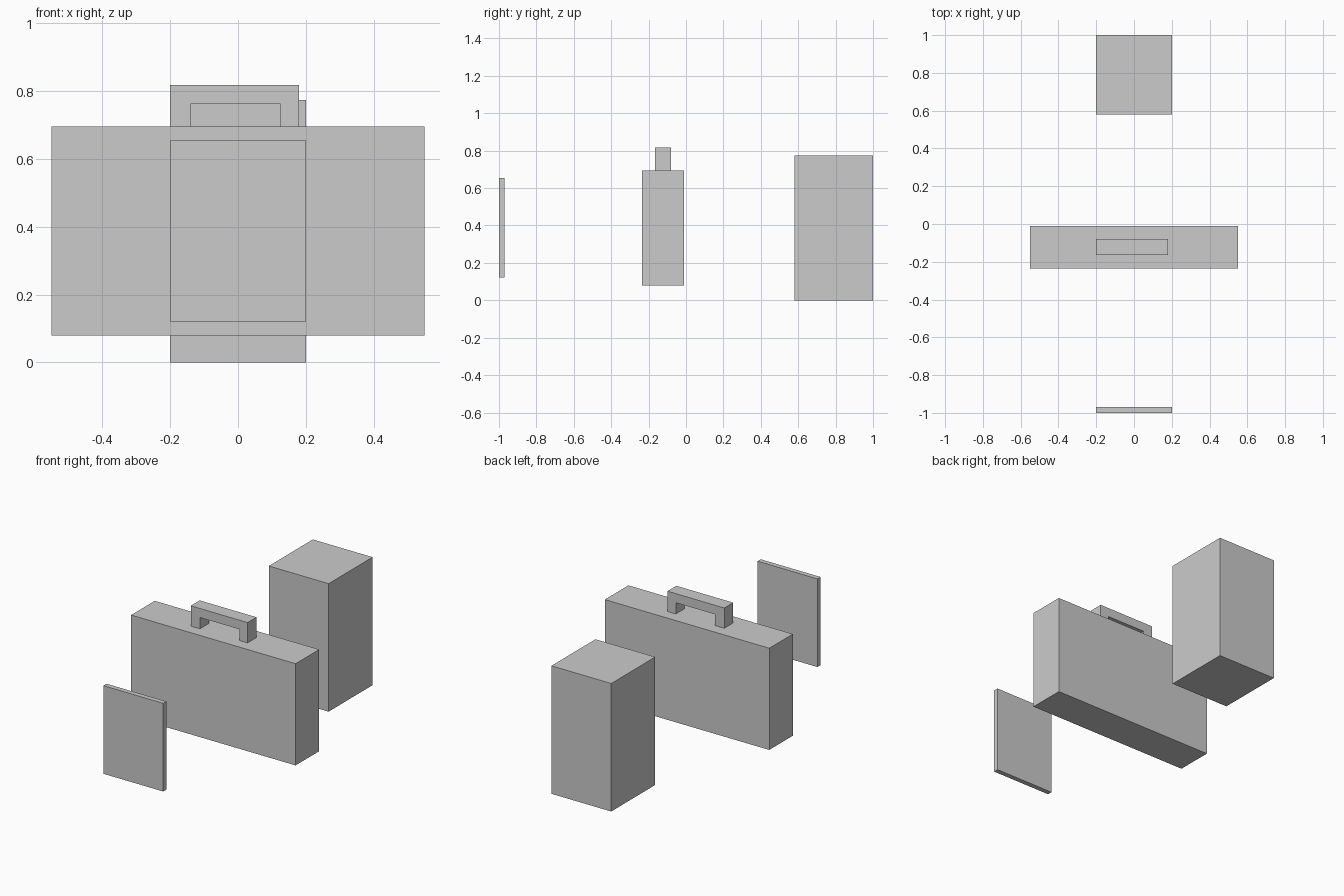
import bpy
import bmesh

if "Cube" in bpy.data.objects:
    bpy.data.objects.remove(bpy.data.objects["Cube"])


def prism(name, profile, y0, y1):
    """Extrude an (x, z) profile from y0 to y1."""
    bm = bmesh.new()
    face = bm.faces.new([bm.verts.new((x, y0, z)) for x, z in profile])
    ext = bmesh.ops.extrude_face_region(bm, geom=[face])
    verts = [v for v in ext["geom"] if isinstance(v, bmesh.types.BMVert)]
    bmesh.ops.translate(bm, verts=verts, vec=(0, y1 - y0, 0))
    bmesh.ops.recalc_face_normals(bm, faces=bm.faces)
    mesh = bpy.data.meshes.new(name)
    bm.to_mesh(mesh)
    bm.free()
    obj = bpy.data.objects.new(name, mesh)
    bpy.context.collection.objects.link(obj)
    return obj


def box(name, x, y, z):
    """Box from (min, max) ranges."""
    return prism(name, [(x[0], z[0]), (x[1], z[0]), (x[1], z[1]), (x[0], z[1])], *y)


# Thin panel at the front
box("front_panel", (-0.2, 0.2), (-1.0, -0.97), (0.121, 0.654))

# Case body in the middle
box("case_body", (-0.55, 0.55), (-0.235, -0.01), (0.08, 0.695))

# Square arch handle, slightly off centre on top of the case
base, inner, top = 0.695, 0.763, 0.818
prism("case_handle", [
    (-0.2, base), (-0.139, base), (-0.139, inner), (0.124, inner),
    (0.124, base), (0.18, base), (0.18, top), (-0.2, top),
], -0.165, -0.08)

# Tall block at the back
box("rear_block", (-0.2, 0.2), (0.58, 1.0), (0.0, 0.774))
